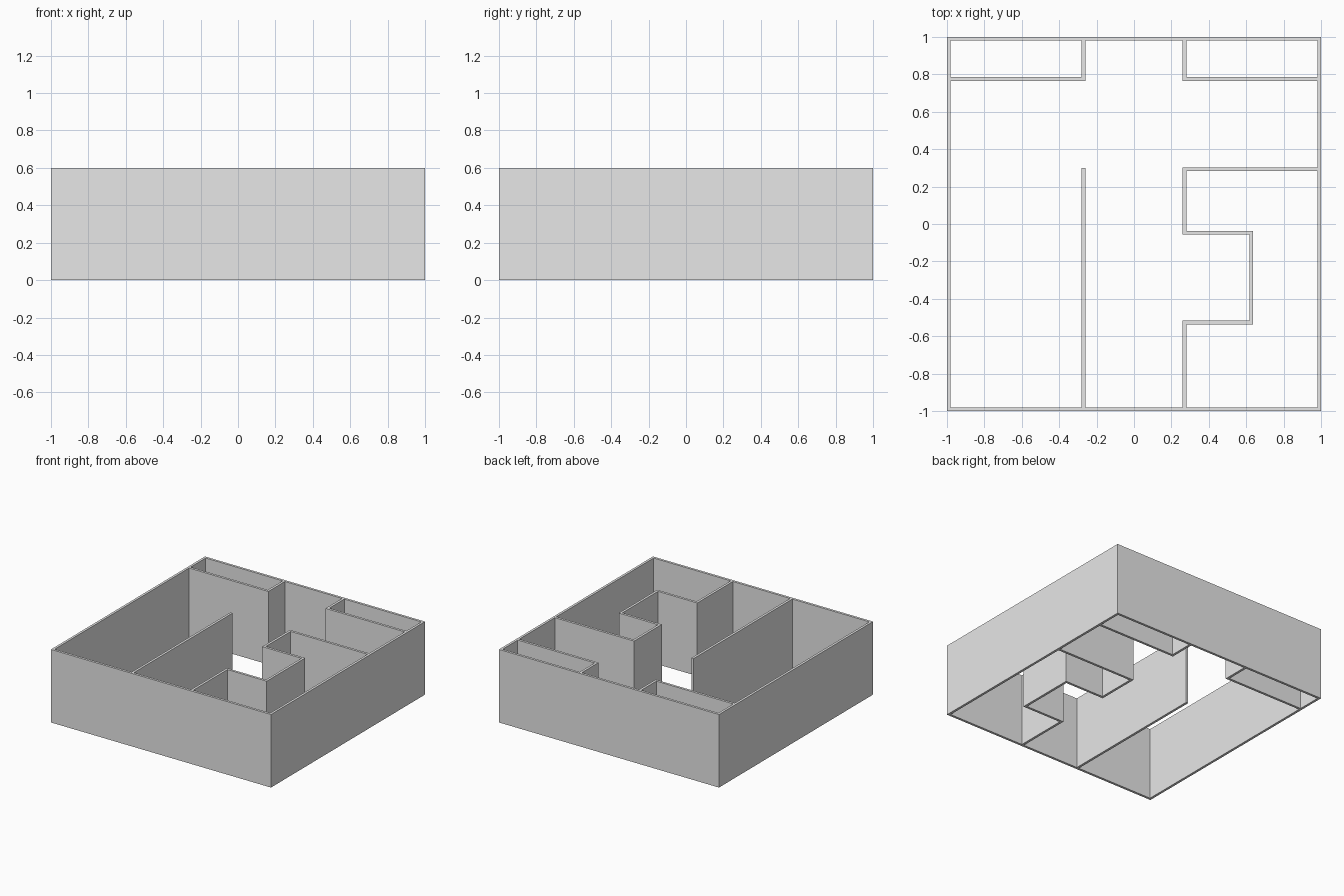
import bpy
import bmesh
from mathutils import Matrix, Vector

cube = bpy.data.objects.get("Cube")
if cube:
    bpy.data.objects.remove(cube, do_unlink=True)

H, T = 0.6, 0.02      # wall height and thickness
E = 1 - T / 2         # centreline of the outer walls
X = 0.27              # centreline of the corridor walls

plaster = bpy.data.materials.new("grey_plaster")
plaster.use_nodes = True
grey = (0.8, 0.8, 0.8, 1)
plaster.diffuse_color = grey
plaster.node_tree.nodes["Principled BSDF"].inputs["Base Color"].default_value = grey


def wall(name, path, closed=False):
    """Upright wall of thickness T with mitred corners along a centreline."""
    pts = [Vector(p) for p in path]
    n = len(pts)
    mesh = bpy.data.meshes.new(name)
    bm = bmesh.new()
    rings = []
    for i, p in enumerate(pts):
        before = pts[i - 1] if closed or i > 0 else None
        after = pts[(i + 1) % n] if closed or i < n - 1 else None
        normals = []
        for a, b in ((before, p), (p, after)):
            if a is not None and b is not None:
                d = (b - a).normalized()
                normals.append(Vector((-d.y, d.x)))
        # Right-angled corners: the two normals add up to the mitre
        off = sum(normals, Vector((0, 0))) * T / 2
        rings.append([bm.verts.new((*(p + s * off), z))
                      for s, z in ((1, 0), (-1, 0), (-1, H), (1, H))])
    for i in range(n if closed else n - 1):
        a, b = rings[i], rings[(i + 1) % n]
        for k in range(4):
            m = (k + 1) % 4
            bm.faces.new((a[k], a[m], b[m], b[k]))
    if not closed:
        bm.faces.new(rings[0])
        bm.faces.new(rings[-1])
    bmesh.ops.recalc_face_normals(bm, faces=bm.faces)
    bm.to_mesh(mesh)
    bm.free()
    mesh.materials.append(plaster)
    obj = bpy.data.objects.new(name, mesh)
    bpy.context.collection.objects.link(obj)


# Square outer shell, open above and below
wall("outer_walls", [(-E, -E), (E, -E), (E, E), (-E, E)], closed=True)

# Matching closets in the back corners
inner = 1 - T
for side, s in (("left", 1), ("right", -1)):
    wall(side + "_closet_wall",
         [(s * inner, 0.775), (s * X, 0.775), (s * X, inner)])

# Straight partition on one side of the corridor
wall("corridor_partition", [(-X, -inner), (-X, 0.3)])

# Stepped partition with a recess on the other side
wall("recessed_partition",
     [(X, -inner), (X, -0.527), (0.627, -0.527), (0.627, -0.047),
      (X, -0.047), (X, 0.293), (inner, 0.293)])
